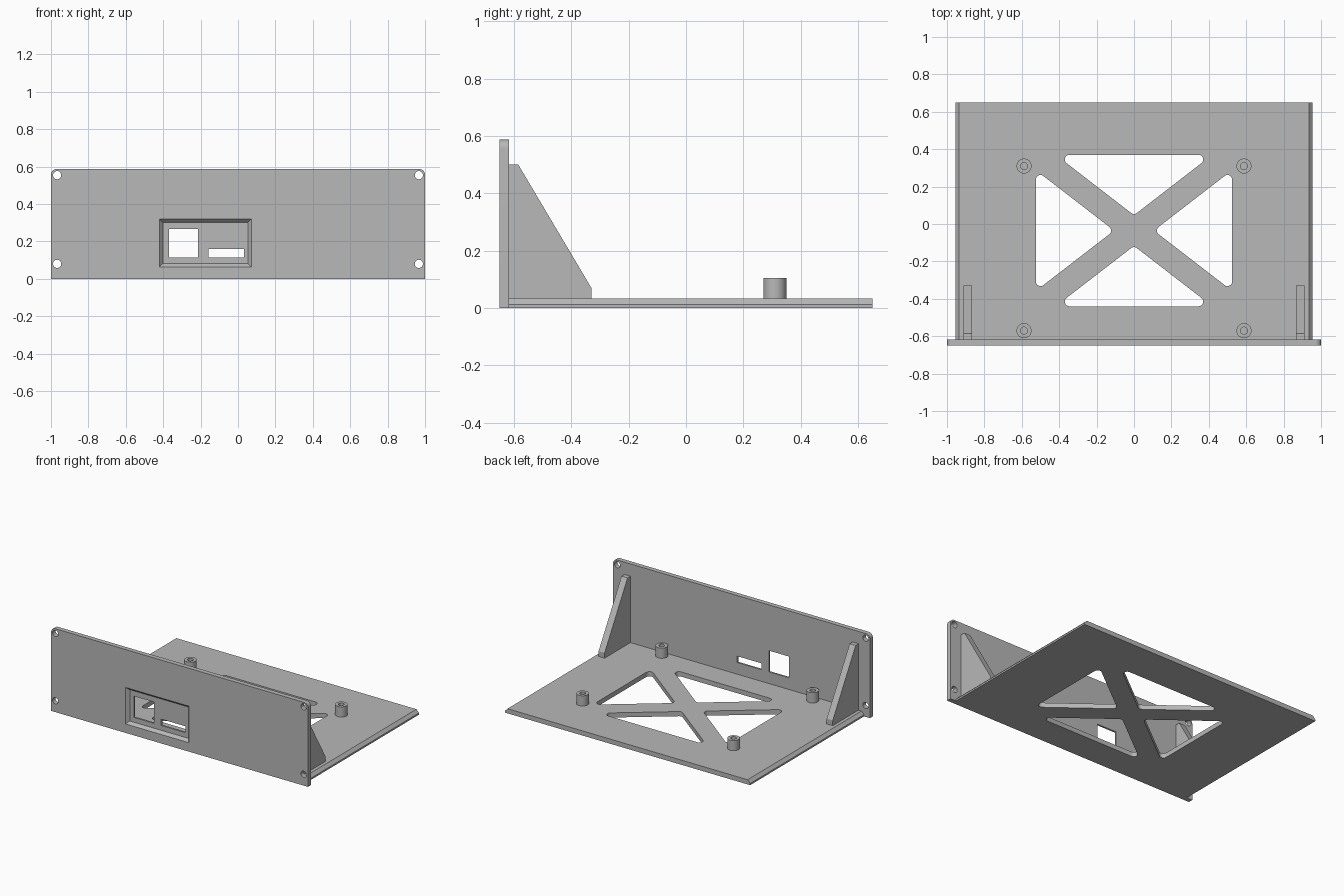
import bpy, math
from mathutils import Vector

cube = bpy.data.objects.get("Cube")
if cube:
    bpy.data.objects.remove(cube)

grey = bpy.data.materials.new("plain grey")
grey.use_nodes = True
colour = (0.48, 0.48, 0.48, 1)
grey.diffuse_color = colour
bsdf = next(n for n in grey.node_tree.nodes if n.type == 'BSDF_PRINCIPLED')
bsdf.inputs["Base Color"].default_value = colour

# Ways of placing a flat outline (u, v) at depth d along each axis
PLACE = {
    'x': lambda u, v, d: (d, u, v),
    'y': lambda u, v, d: (u, d, v),
    'z': lambda u, v, d: (u, v, d),
}


def loft(name, axis, start, d0, d1, end=None):
    """Solid between two outlines with equal point counts."""
    n, put = len(start), PLACE[axis]
    verts = [put(*p, d0) for p in start] + [put(*p, d1) for p in (end or start)]
    faces = [tuple(range(n)), tuple(range(n, 2 * n))]
    faces += [(i, (i + 1) % n, (i + 1) % n + n, i + n) for i in range(n)]
    mesh = bpy.data.meshes.new(name)
    mesh.from_pydata(verts, [], faces)
    mesh.materials.append(grey)
    ob = bpy.data.objects.new(name, mesh)
    bpy.context.collection.objects.link(ob)
    select(ob)
    bpy.ops.object.mode_set(mode='EDIT')
    bpy.ops.mesh.select_all(action='SELECT')
    bpy.ops.mesh.normals_make_consistent(inside=False)
    bpy.ops.object.mode_set(mode='OBJECT')
    return ob


def select(ob):
    bpy.ops.object.select_all(action='DESELECT')
    ob.select_set(True)
    bpy.context.view_layer.objects.active = ob


def rect(u0, u1, v0, v1):
    return [(u0, v0), (u1, v0), (u1, v1), (u0, v1)]


def circle(u, v, r, n=32):
    return [(u + r * math.cos(math.tau * i / n), v + r * math.sin(math.tau * i / n))
            for i in range(n)]


def rounded(points, radii, steps=8):
    """Replace each corner of a convex outline by an arc."""
    out = []
    for i, (p, r) in enumerate(zip(points, radii)):
        p = Vector(p)
        if r == 0:
            out.append(tuple(p))
            continue
        a = (Vector(points[i - 1]) - p).normalized()
        b = (Vector(points[(i + 1) % len(points)]) - p).normalized()
        half = a.angle(b) / 2
        centre = p + (a + b).normalized() * r / math.sin(half)
        s = p + a * r / math.tan(half) - centre
        e = p + b * r / math.tan(half) - centre
        a0 = math.atan2(s.y, s.x)
        sweep = (math.atan2(e.y, e.x) - a0 + math.pi) % math.tau - math.pi
        for k in range(steps + 1):
            t = a0 + sweep * k / steps
            out.append((centre.x + r * math.cos(t), centre.y + r * math.sin(t)))
    return out


def cut(ob, cutters):
    for c in cutters:
        mod = ob.modifiers.new("cut", 'BOOLEAN')
        mod.operation, mod.solver, mod.object = 'DIFFERENCE', 'EXACT', c
        select(ob)
        bpy.ops.object.modifier_apply(modifier=mod.name)
        bpy.data.objects.remove(c)


def smooth(ob):
    select(ob)
    bpy.ops.object.shade_smooth_by_angle(angle=math.radians(30))


FRONT, INNER, BACK, FLOOR = -0.65, -0.617, 0.65, 0.033

# Front panel with rounded top corners
panel = loft("front_panel", 'y',
             rounded(rect(-1, 1, 0, 0.587), (0, 0, 0.03, 0.03)), FRONT, INNER)
# Tapered recess, port windows and screw holes
cutters = [
    loft("recess_cutter", 'y', rect(-0.42, 0.072, 0.063, 0.32), FRONT, FRONT + 0.02,
         rect(-0.402, 0.054, 0.081, 0.302)),
    loft("port_cutter", 'y', rect(-0.37, -0.215, 0.115, 0.265), -0.7, -0.6),
    loft("slot_cutter", 'y', rect(-0.157, 0.033, 0.115, 0.16), -0.7, -0.6),
]
for x in (-0.967, 0.967):
    for z in (0.08, 0.554):
        cutters.append(loft("screw_cutter", 'y', circle(x, z, 0.022), -0.7, -0.6))
cut(panel, cutters)
smooth(panel)

# Base plate with chamfered long edges
base = loft("base_plate", 'y', [(-0.955, 0), (0.955, 0), (0.955, 0.012),
                                (0.935, FLOOR), (-0.935, FLOOR), (-0.955, 0.012)],
            INNER, BACK)
# Four triangular openings left between diagonal braces
cy, hx, hy, brace = -0.035, 0.525, 0.405, 0.065
slope = hy / hx
length = math.hypot(hx, hy)
dv, du = brace * length / hx, brace * length / hy
cutters = []
for s in (-1, 1):
    reach_x, reach_y = (hy - dv) / slope, (hx - du) * slope
    tall = [(0, cy + s * dv), (reach_x, cy + s * hy), (-reach_x, cy + s * hy)]
    wide = [(s * du, cy), (s * hx, cy + reach_y), (s * hx, cy - reach_y)]
    for tri in (tall, wide):
        cutters.append(loft("opening_cutter", 'z', rounded(tri, [0.025] * 3), -0.1, 0.1))
cut(base, cutters)
smooth(base)

# Side gussets and hollow standoffs, mirrored left and right
for side, s in (("left", 1), ("right", -1)):
    loft(side + "_gusset", 'x', [(INNER, FLOOR), (-0.33, FLOOR), (-0.33, 0.07),
                                 (-0.585, 0.5), (INNER, 0.5)], s * 0.865, s * 0.912)
    for end, y in (("front", -0.57), ("back", 0.31)):
        post = loft(f"{end}_{side}_standoff", 'z', circle(s * 0.588, y, 0.04), FLOOR, 0.105)
        cut(post, [loft("bore_cutter", 'z', circle(s * 0.588, y, 0.019), FLOOR + 0.002, 0.2)])
        smooth(post)
